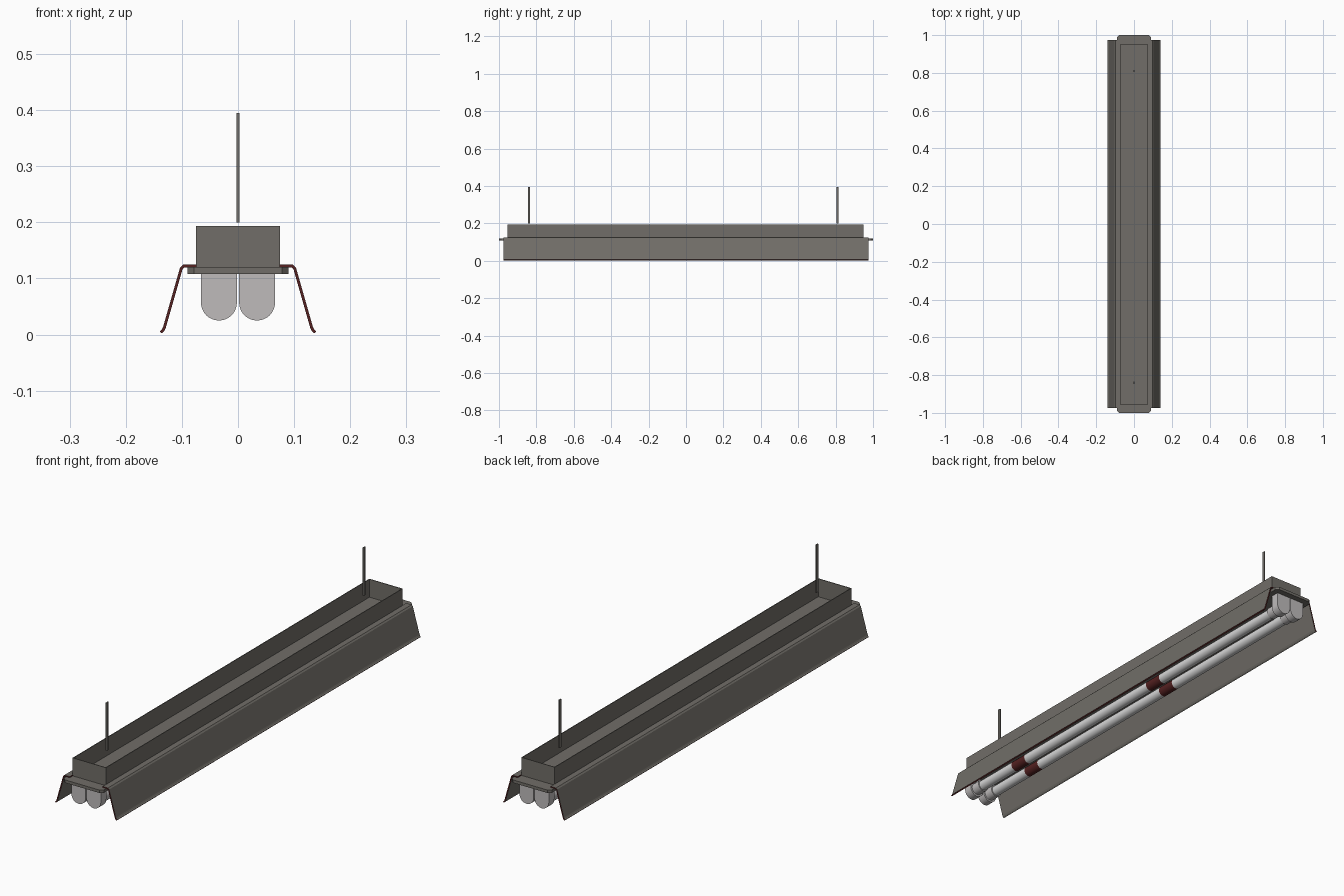
import bpy, bmesh, math

cube = bpy.data.objects.get("Cube")
if cube:
    bpy.data.objects.remove(cube, do_unlink=True)


def material(name, r, g, b):
    mat = bpy.data.materials.new(name)
    mat.use_nodes = True
    mat.diffuse_color = (r, g, b, 1)
    mat.node_tree.nodes["Principled BSDF"].inputs["Base Color"].default_value = (r, g, b, 1)
    return mat


grey = material("warm grey metal", 0.165, 0.155, 0.138)
red = material("dark red", 0.09, 0.015, 0.015)
pale = material("pale grey plastic", 0.52, 0.50, 0.50)
white = material("lamp white", 0.68, 0.68, 0.68)


def finish(name, bm, *mats):
    mesh = bpy.data.meshes.new(name)
    bmesh.ops.recalc_face_normals(bm, faces=bm.faces[:])
    bm.to_mesh(mesh)
    bm.free()
    obj = bpy.data.objects.new(name, mesh)
    bpy.context.collection.objects.link(obj)
    for mat in mats:
        mesh.materials.append(mat)
    return obj


def sweep(name, points, offset, closed, *mats):
    """Extrude a 3D outline (face if closed, strip if open) by an offset."""
    bm = bmesh.new()
    verts = [bm.verts.new(p) for p in points]
    if closed:
        face = bm.faces.new(verts)
        out = bmesh.ops.extrude_face_region(bm, geom=[face])["geom"]
    else:
        edges = [bm.edges.new(pair) for pair in zip(verts, verts[1:])]
        out = bmesh.ops.extrude_edge_only(bm, edges=edges)["geom"]
    moved = [g for g in out if isinstance(g, bmesh.types.BMVert)]
    bmesh.ops.translate(bm, verts=moved, vec=offset)
    return finish(name, bm, *mats)


def box(name, x0, x1, y0, y1, z0, z1, mat):
    base = [(x0, y0, z0), (x1, y0, z0), (x1, y1, z0), (x0, y1, z0)]
    return sweep(name, base, (0, 0, z1 - z0), True, mat)


def smooth(obj):
    bpy.ops.object.select_all(action="DESELECT")
    obj.select_set(True)
    bpy.context.view_layer.objects.active = obj
    bpy.ops.object.shade_smooth_by_angle(angle=math.radians(40))


# Mounting plate with clipped corners
W, L, C = 0.09, 1.0, 0.012
plate = [(W, C - L), (W, L - C), (W - C, L), (C - W, L),
         (-W, L - C), (-W, C - L), (C - W, -L), (W - C, -L)]
sweep("mounting_plate", [(x, y, 0.108) for x, y in plate], (0, 0, 0.012), True, grey)

# Open ballast channel: two long walls and two end walls
T, Y0, Y1, Z0, Z1 = 0.003, -0.955, 0.95, 0.119, 0.193
for side, s in (("left", 1), ("right", -1)):
    box(side + "_channel_wall", *sorted((s * 0.075, s * (0.075 - T))), Y0, Y1, Z0, Z1, grey)
for side, a in (("front", Y0), ("back", Y1 - T)):
    box(side + "_channel_wall", T - 0.075, 0.075 - T, a, a + T, Z0, Z1, grey)

# Sheet metal reflector wings with a turned lip
wing = [(0.074, 0.122), (0.097, 0.122), (0.101, 0.118), (0.131, 0.013), (0.134, 0.007), (0.138, 0.004)]
for side, s in (("left", 1), ("right", -1)):
    obj = sweep(side + "_reflector", [(s * x, -0.975, z) for x, z in wing], (0, 1.95, 0), False, grey, red)
    mod = obj.modifiers.new("sheet thickness", "SOLIDIFY")
    mod.thickness = 0.005
    mod.offset = 0
    mod.use_even_offset = True
    mod.material_offset_rim = 1

# Round-bottomed lamp holders
R, ZC = 0.032, 0.057
arc = [(R * math.cos(a), ZC + R * math.sin(a)) for a in
       [math.pi + math.pi * i / 16 for i in range(17)]]
holder = arc + [(R, 0.109), (-R, 0.109)]


def tube(name, x, radius, rings, mats, banded=False):
    """Round bar along y, with a ring of vertices at each given position."""
    bm = bmesh.new()
    n = 20
    loops = [[bm.verts.new((x + radius * math.cos(2 * math.pi * i / n), y,
                            ZC + radius * math.sin(2 * math.pi * i / n)))
              for i in range(n)] for y in rings]
    for k, (a, b) in enumerate(zip(loops, loops[1:])):
        for i in range(n):
            j = (i + 1) % n
            face = bm.faces.new((a[i], a[j], b[j], b[i]))
            face.material_index = k % 2 if banded else 0
    bm.faces.new(loops[0])
    bm.faces.new(loops[-1])
    smooth(finish(name, bm, *mats))


for side, x in (("left", 0.034), ("right", -0.034)):
    for end, s in (("front", -1), ("back", 1)):
        obj = sweep(f"{end}_{side}_lamp_holder", [(x + u, s * 0.975, z) for u, z in holder],
                    (0, -s * 0.035, 0), True, pale)
        smooth(obj)
        tube(f"{end}_{side}_lamp_cap", x, 0.025, [s * 0.90, s * 0.945], [pale])
    # Lamp with dark red bands
    tube(side + "_lamp", x, 0.021, [-0.94, -0.70, -0.62, 0.14, 0.22, 0.94], [white, red], True)

# Hanging straps
for end, y in (("front", -0.84), ("back", 0.81)):
    box(end + "_hanging_strap", -0.0025, 0.0025, y - 0.006, y + 0.006, 0.2, 0.395, grey)
